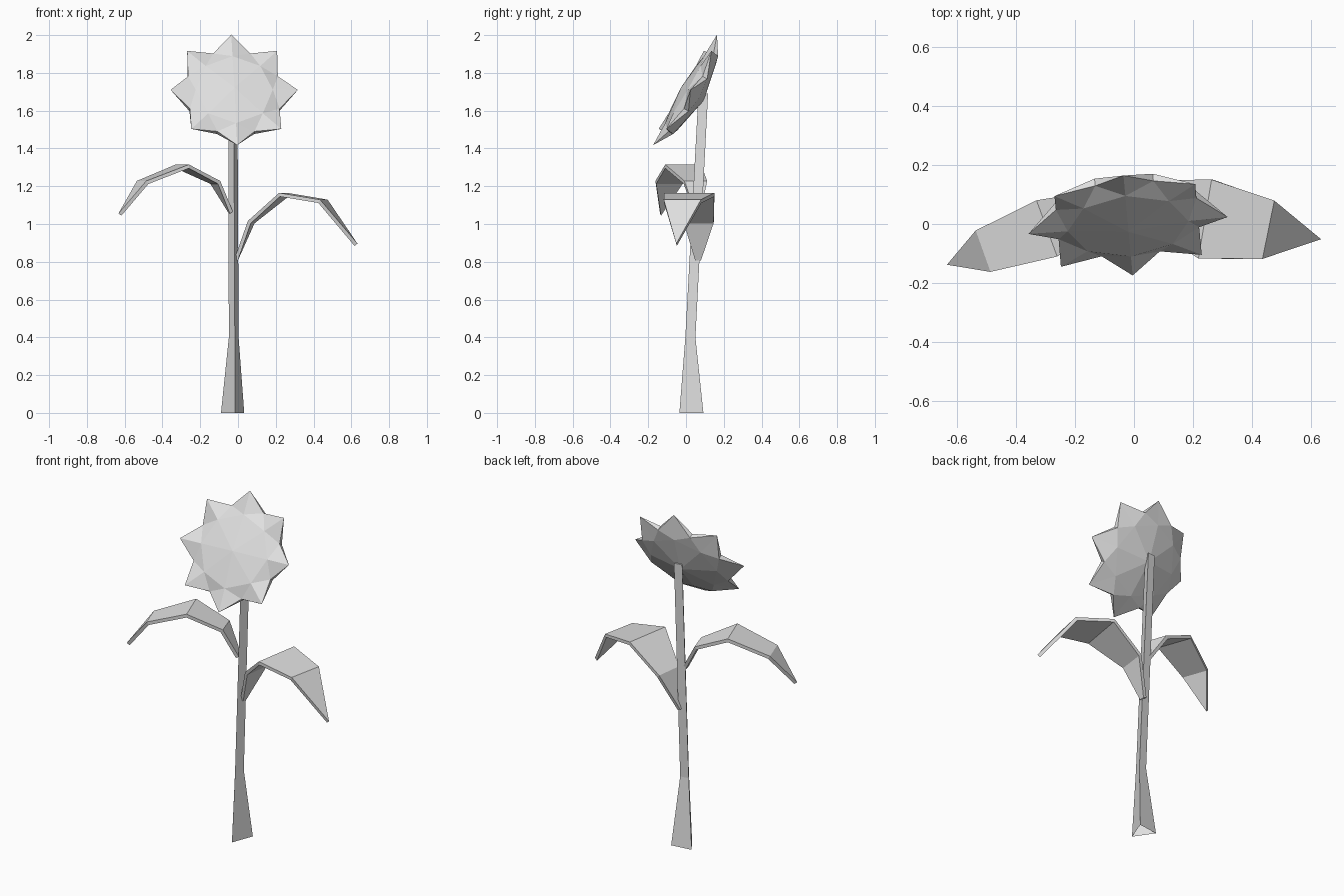
import bpy
import bmesh
from math import sin, cos, pi
from mathutils import Vector

cube = bpy.data.objects.get("Cube")
if cube:
    bpy.data.objects.remove(cube, do_unlink=True)

# One plain grey for the whole plant
grey = bpy.data.materials.new("plain_grey")
grey.use_nodes = True
grey.diffuse_color = (0.74, 0.74, 0.74, 1)
grey.node_tree.nodes["Principled BSDF"].inputs["Base Color"].default_value = (0.74, 0.74, 0.74, 1)


def finish(name, bm):
    """Turn a bmesh into a named, flat-shaded object."""
    bmesh.ops.recalc_face_normals(bm, faces=bm.faces)
    mesh = bpy.data.meshes.new(name)
    bm.to_mesh(mesh)
    bm.free()
    mesh.materials.append(grey)
    obj = bpy.data.objects.new(name, mesh)
    bpy.context.collection.objects.link(obj)
    return obj


# Stem: a tapering three-sided shaft with a flared, open foot
def build_stem():
    bm = bmesh.new()
    section = [(-0.063, 0.036), (0.012, -0.075), (0.06, 0.052)]
    levels = [(-0.027, 0.04, 0, 1), (-0.022, 0.028, 0.4, 0.42), (-0.027, 0.096, 1.69, 0.4)]
    rings = [[bm.verts.new((cx + x * s, cy + y * s, z)) for x, y in section]
             for cx, cy, z, s in levels]
    for low, high in zip(rings, rings[1:]):
        for i in range(3):
            j = (i + 1) % 3
            bm.faces.new((low[i], low[j], high[j], high[i]))
    bm.faces.new(rings[-1])
    finish("stem", bm)


# Leaf: a folded strip from a narrow root to a pointed tip
def build_leaf(name, folds, tip):
    bm = bmesh.new()
    drop = Vector((0, 0, -0.01))
    rows = [[bm.verts.new(Vector(p) + drop) for p in pair] for pair in folds]
    for (a, b), (c, d) in zip(rows, rows[1:]):
        bm.faces.new((a, b, d, c))
    end = bm.verts.new(Vector(tip) + drop)
    bm.faces.new((rows[-1][0], rows[-1][1], end))
    leaf = finish(name, bm)
    solid = leaf.modifiers.new("thickness", "SOLIDIFY")
    solid.thickness = 0.02
    solid.offset = 0


# Flower head: eight-pointed star with a low domed disc and a conical back
def build_flower():
    bm = bmesh.new()
    centre = Vector((-0.02, -0.005, 1.71))
    right = Vector((1, 0.085, 0)).normalized()
    up = Vector((-0.046, 0.5, 0.865)).normalized()
    front = right.cross(up)
    n = 8

    def ring(radius, depth, turn=0):
        angles = [2 * pi * (i + turn) / n for i in range(n)]
        return [bm.verts.new(centre + (right * cos(a) + up * sin(a)) * radius + front * depth)
                for a in angles]

    tips = ring(0.338, 0)

    def side(hub_depth, disc_depth, valley_depth):
        """One face of the star: hub, inner disc and petals out to the tips."""
        hub = bm.verts.new(centre + front * hub_depth)
        disc = ring(0.205, disc_depth)
        valleys = ring(0.258, valley_depth, 0.5)
        for i in range(n):
            j = (i + 1) % n
            bm.faces.new((hub, disc[i], disc[j]))
            bm.faces.new((disc[i], valleys[i], disc[j]))
            bm.faces.new((disc[i], tips[i], valleys[i]))
            bm.faces.new((disc[j], valleys[i], tips[j]))
        return valleys

    near = side(0.025, 0.003, -0.027)
    far = side(-0.114, -0.072, -0.055)
    # Rim joining the two sides in the notches
    for i in range(n):
        bm.faces.new((tips[i], far[i], near[i]))
        bm.faces.new((tips[(i + 1) % n], near[i], far[i]))
    finish("flower_head", bm)


build_stem()
build_flower()
build_leaf("left_leaf",
           [((-0.01, 0.08, 0.82), (-0.01, 0.05, 0.82)),
            ((0.08, 0.147, 1.02), (0.06, -0.01, 1.02)),
            ((0.265, 0.15, 1.165), (0.22, -0.117, 1.165)),
            ((0.47, 0.08, 1.13), (0.43, -0.117, 1.13))],
           (0.625, -0.05, 0.9))
build_leaf("right_leaf",
           [((-0.04, 0.075, 1.07), (-0.035, 0.045, 1.07)),
            ((-0.14, 0.11, 1.23), (-0.1, -0.01, 1.23)),
            ((-0.33, 0.08, 1.315), (-0.26, -0.11, 1.315)),
            ((-0.53, -0.02, 1.23), (-0.48, -0.16, 1.23))],
           (-0.625, -0.135, 1.06))
